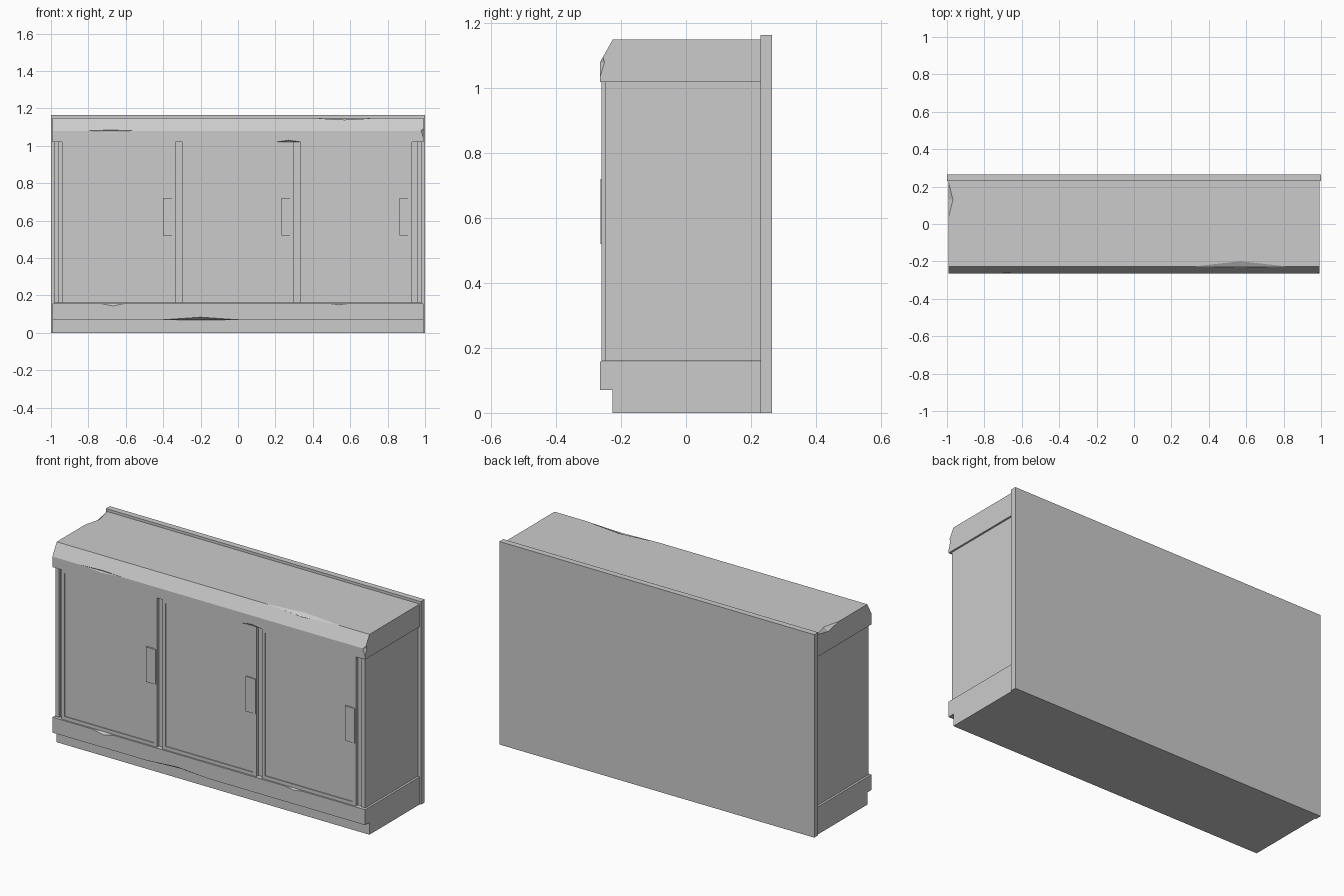
import bpy, bmesh

if "Cube" in bpy.data.objects:
    bpy.data.objects.remove(bpy.data.objects["Cube"])


def finish(name, bm):
    bmesh.ops.recalc_face_normals(bm, faces=bm.faces)
    mesh = bpy.data.meshes.new(name)
    bm.to_mesh(mesh)
    bm.free()
    obj = bpy.data.objects.new(name, mesh)
    bpy.context.collection.objects.link(obj)
    return obj


def add_box(bm, x0, x1, y0, y1, z0, z1):
    verts = bmesh.ops.create_cube(bm, size=1)["verts"]
    for v in verts:
        v.co.x = x1 if v.co.x > 0 else x0
        v.co.y = y1 if v.co.y > 0 else y0
        v.co.z = z1 if v.co.z > 0 else z0
    return verts


def box(name, *bounds):
    bm = bmesh.new()
    add_box(bm, *bounds)
    return finish(name, bm)


def extruded(name, profile, half):
    """Sweep a (y, z) profile along x."""
    bm = bmesh.new()
    face = bm.faces.new([bm.verts.new((-half, y, z)) for y, z in profile])
    new = bmesh.ops.extrude_face_region(bm, geom=[face])["geom"]
    for v in new:
        if isinstance(v, bmesh.types.BMVert):
            v.co.x = half
    return finish(name, bm)


def chip(obj, spots):
    """Cut shallow diamond-shaped wear nicks at (centre, radii)."""
    for i, (centre, radii) in enumerate(spots):
        bm = bmesh.new()
        tips = [[bm.verts.new([c + (s * r if a == k else 0)
                               for k, (c, r) in enumerate(zip(centre, radii))])
                 for s in (-1, 1)] for a in range(3)]
        for vx in tips[0]:
            for vy in tips[1]:
                for vz in tips[2]:
                    bm.faces.new((vx, vy, vz))
        cutter = finish(f"{obj.name}_nick_cutter_{i}", bm)
        cutter.hide_render = True
        cutter.hide_set(True)
        mod = obj.modifiers.new("nick", "BOOLEAN")
        mod.operation = "DIFFERENCE"
        mod.solver = "EXACT"
        mod.object = cutter


# Back board and carcass
box("back_board", -1, 1, 0.23, 0.265, 0, 1.165)
box("carcass", -0.975, 0.975, -0.24, 0.23, 0.16, 1.02)

# Side panels
for side, s in (("left", -1), ("right", 1)):
    x0, x1 = sorted((s * 0.96, s * 0.983))
    box(side + "_side_panel", x0, x1, -0.25, 0.23, 0.16, 1.02)

# Worktop with sloped front
top = extruded("worktop", [(-0.265, 1.02), (-0.265, 1.08), (-0.226, 1.15),
                           (0.23, 1.15), (0.23, 1.02)], 0.993)
chip(top, [((0.57, -0.226, 1.15), (0.24, 0.027, 0.014)),
           ((-0.68, -0.265, 1.08), (0.13, 0.005, 0.01)),
           ((-0.993, 0.13, 1.15), (0.025, 0.1, 0.02)),
           ((0.27, -0.265, 1.02), (0.07, 0.01, 0.01)),
           ((0.993, -0.265, 1.08), (0.014, 0.014, 0.045))])

# Plinth with recessed toe kick
base = extruded("plinth", [(-0.226, 0), (-0.226, 0.07), (-0.265, 0.07),
                           (-0.265, 0.158), (0.23, 0.158), (0.23, 0)], 0.993)
chip(base, [((-0.2, -0.265, 0.07), (0.2, 0.02, 0.014)),
            ((-0.67, -0.265, 0.158), (0.07, 0.012, 0.014)),
            ((0.54, -0.265, 0.158), (0.06, 0.01, 0.008))])

# Three doors with shallow recessed panels, each with a pull plate
for i, (x0, x1) in enumerate(((-0.94, -0.333), (-0.298, 0.298), (0.333, 0.93))):
    bm = bmesh.new()
    add_box(bm, x0, x1, -0.26, -0.24, 0.16, 1.02)
    bm.normal_update()
    front = min(bm.faces, key=lambda f: f.calc_center_median().y)
    bmesh.ops.inset_region(bm, faces=[front], thickness=0.028)
    ring = bmesh.ops.extrude_discrete_faces(bm, faces=[front])["faces"]
    bmesh.ops.translate(bm, verts=ring[0].verts, vec=(0, 0.005, 0))
    finish(f"door_{i + 1}", bm)
    hx = x1 - (0.005 if i != 1 else 0.003)
    box(f"door_pull_{i + 1}", hx - 0.062, hx, -0.264, -0.245, 0.52, 0.72)
